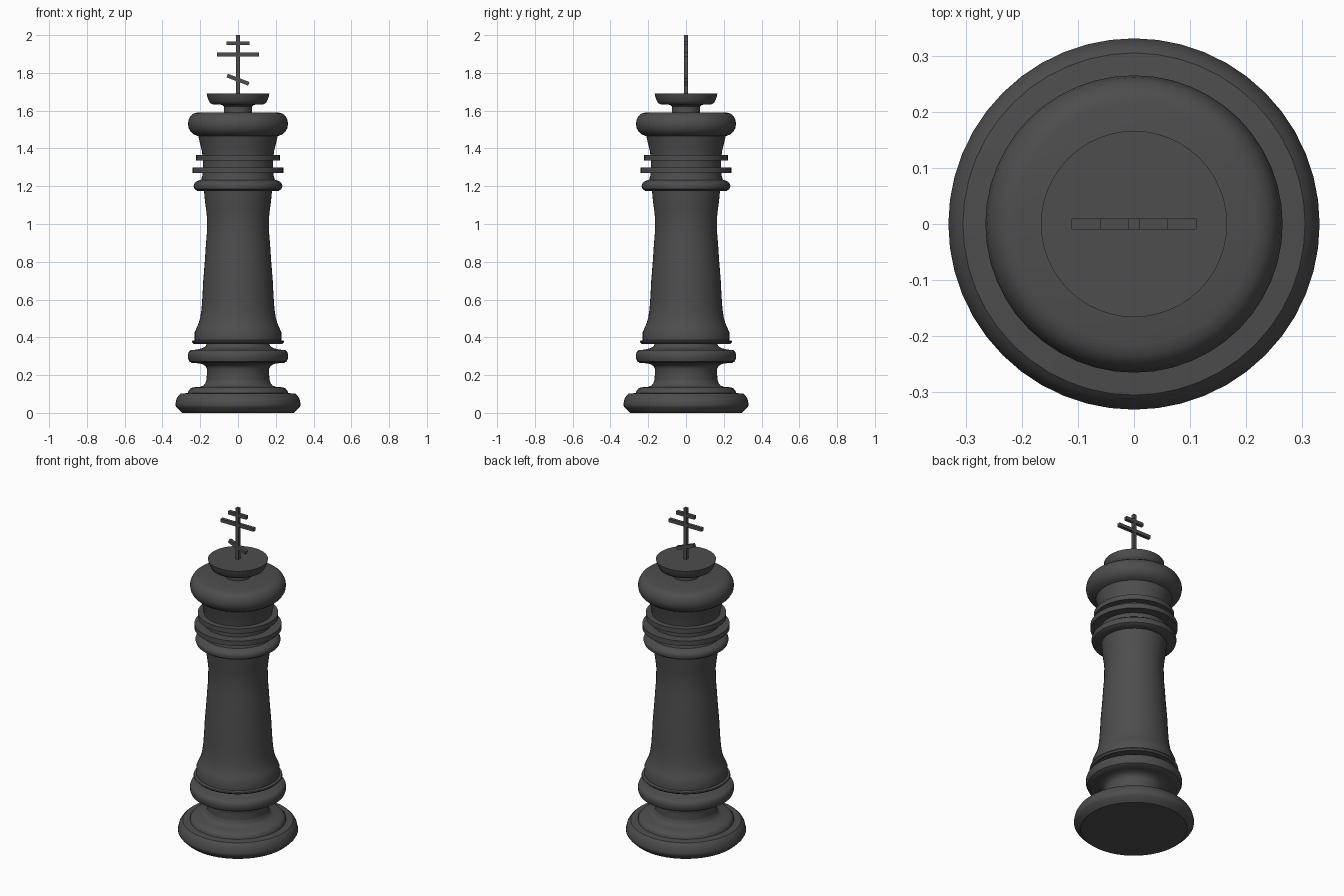
import bpy, bmesh, math
from mathutils import Matrix, Vector

SEGMENTS = 48
dark = bpy.data.materials.new("dark_grey")
dark.diffuse_color = (0.075, 0.075, 0.075, 1)


def add_object(name, bm, smooth):
    mesh = bpy.data.meshes.new(name)
    bm.to_mesh(mesh)
    bm.free()
    mesh.materials.append(dark)
    obj = bpy.data.objects.new(name, mesh)
    bpy.context.collection.objects.link(obj)
    if smooth:
        bpy.ops.object.select_all(action='DESELECT')
        obj.select_set(True)
        bpy.context.view_layer.objects.active = obj
        bpy.ops.object.shade_smooth_by_angle(angle=math.radians(35))
    return obj


def lathe(name, profile):
    """Spin (radius, height) points, listed bottom to top, around z."""
    bm = bmesh.new()
    verts = [bm.verts.new((r, 0, z)) for r, z in profile]
    edges = [bm.edges.new(pair) for pair in zip(verts, verts[1:])]
    bmesh.ops.spin(bm, geom=verts + edges, axis=(0, 0, 1), cent=(0, 0, 0),
                   angle=math.tau, steps=SEGMENTS)
    bmesh.ops.remove_doubles(bm, verts=bm.verts, dist=1e-5)
    bmesh.ops.recalc_face_normals(bm, faces=bm.faces)
    return add_object(name, bm, True)


def bar(name, centre, size, tilt=0):
    bm = bmesh.new()
    bmesh.ops.create_cube(bm, size=1, matrix=Matrix.Translation(Vector(centre))
                          @ Matrix.Rotation(tilt, 4, 'Y')
                          @ Matrix.Diagonal((*size, 1)))
    return add_object(name, bm, False)


# Stepped foot with closed underside
lathe("base", [(0, 0), (.295, 0), (.305, .008), (.325, .028), (.331, .038),
               (.331, .05), (.325, .075), (.315, .092), (.305, .102),
               (.265, .105), (.263, .115), (.253, .128), (.24, .135),
               (.20, .138), (.182, .145), (.172, .158), (.167, .175)])

# Narrow waist and rounded ring above the foot
lathe("lower_ring", [(.167, .175), (.165, .2), (.165, .235), (.172, .248),
                     (.19, .259), (.215, .263), (.245, .265), (.258, .273),
                     (.265, .29), (.265, .31), (.26, .324), (.25, .332),
                     (.22, .335), (.19, .342), (.172, .352), (.165, .365)])

# Tapering body with lipped foot
lathe("shaft", [(.165, .365), (.235, .365), (.245, .375), (.243, .381),
                (.23, .385), (.23, .425), (.217, .455), (.208, .475),
                (.2, .505), (.193, .55), (.188, .62), (.184, .7),
                (.176, .8), (.17, .89), (.165, .95), (.164, 1.03),
                (.168, 1.07), (.175, 1.12), (.18, 1.175)])

# Rounded collar
lathe("upper_collar", [(.18, 1.175), (.215, 1.175), (.23, 1.185), (.235, 1.202),
                       (.23, 1.217), (.216, 1.228), (.195, 1.234)])

# Neck between collar and crown, with two thin discs around it
lathe("neck", [(.195, 1.234), (.188, 1.26), (.185, 1.32), (.19, 1.38),
               (.202, 1.43), (.21, 1.465)])
for name, r, z0, z1 in (("lower_disc", .24, 1.27, 1.3),
                        ("upper_disc", .222, 1.337, 1.366)):
    lathe(name, [(.185, z0), (r, z0), (r, z1), (.185, z1)])

# Bulging crown
lathe("crown", [(.21, 1.465), (.232, 1.473), (.25, 1.488), (.261, 1.507),
                (.265, 1.53), (.261, 1.553), (.25, 1.573), (.235, 1.585),
                (.215, 1.59), (.075, 1.59)])

# Small flared cap on a short stem
lathe("cap", [(.075, 1.59), (.075, 1.622), (.085, 1.631), (.135, 1.634),
              (.147, 1.64), (.155, 1.653), (.162, 1.672), (.166, 1.69),
              (0, 1.69)])

# Three-bar finial
bar("finial_post", (0, 0, 1.845), (.02, .02, .31))
bar("finial_top_bar", (0, 0, 1.957), (.122, .02, .02))
bar("finial_middle_bar", (0, 0, 1.897), (.222, .02, .02))
bar("finial_slanted_bar", (0, 0, 1.764), (.122, .02, .02), math.radians(21))
